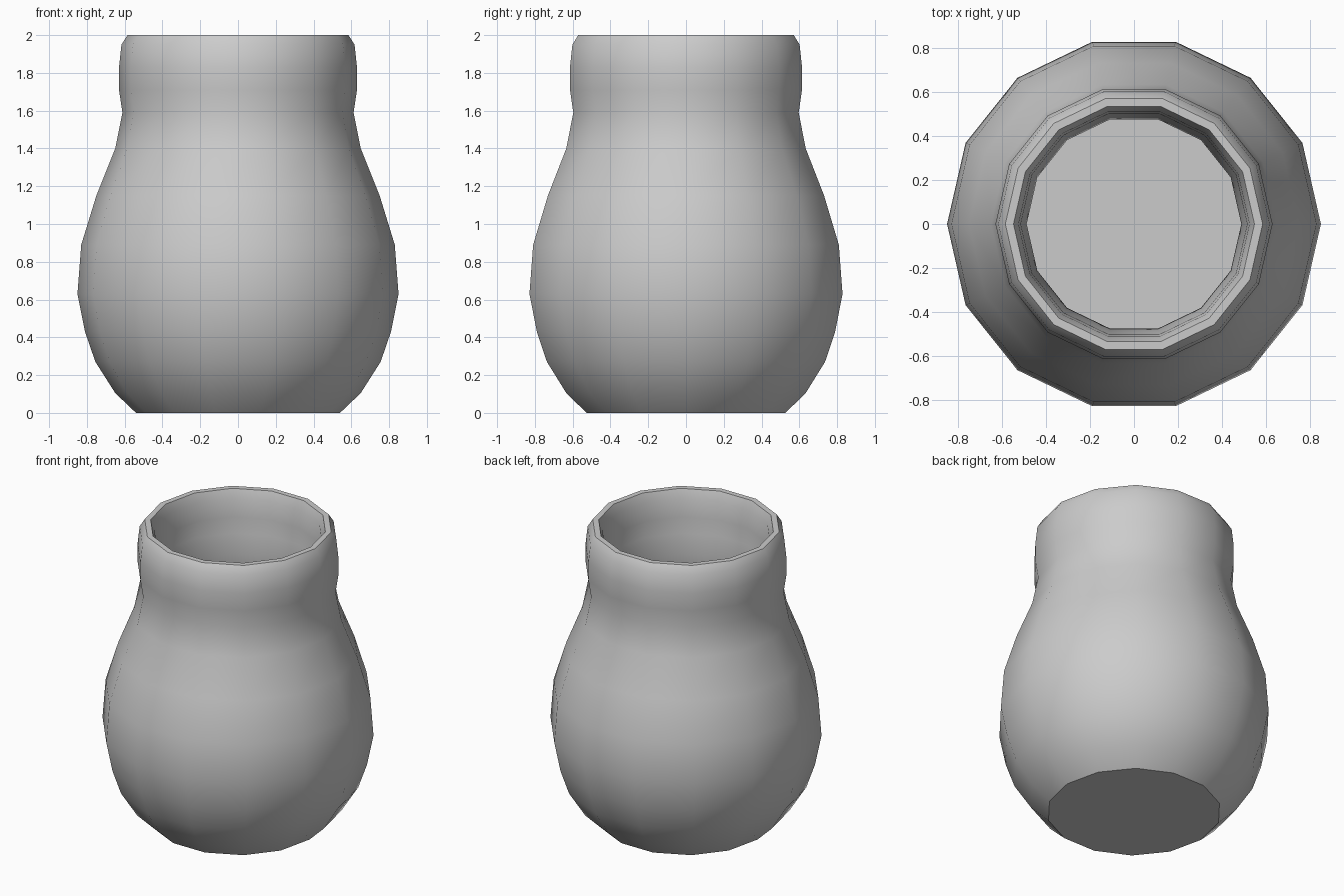
import bpy, bmesh, math

if "Cube" in bpy.data.objects:
    bpy.data.objects.remove(bpy.data.objects["Cube"])

SIDES = 14

# Wall profile (radius, height): outside going up, over the rim, inside going down
PROFILE = [
    (0.54, 0.0), (0.65, 0.105), (0.755, 0.27), (0.81, 0.43), (0.85, 0.63),
    (0.83, 0.89), (0.75, 1.15), (0.65, 1.40), (0.612, 1.59), (0.63, 1.71),
    (0.63, 1.83), (0.617, 1.95), (0.585, 2.0),
    (0.548, 2.0), (0.525, 1.94), (0.515, 1.82), (0.51, 1.71), (0.488, 1.58),
    (0.535, 1.36), (0.635, 1.10), (0.71, 0.87), (0.73, 0.64),
    (0.695, 0.46), (0.65, 0.34), (0.57, 0.20), (0.49, 0.12),
]


def lathe(name, profile, sides):
    bm = bmesh.new()
    rings = []
    for r, z in profile:
        angles = [2 * math.pi * i / sides for i in range(sides)]
        rings.append([bm.verts.new((r * math.cos(a), r * math.sin(a), z)) for a in angles])
    for low, high in zip(rings, rings[1:]):
        for i in range(sides):
            j = (i + 1) % sides
            bm.faces.new((low[i], low[j], high[j], high[i]))
    bm.faces.new(rings[0][::-1])   # underside
    bm.faces.new(rings[-1])        # inner floor
    bmesh.ops.recalc_face_normals(bm, faces=bm.faces[:])
    mesh = bpy.data.meshes.new(name)
    bm.to_mesh(mesh)
    bm.free()
    obj = bpy.data.objects.new(name, mesh)
    bpy.context.collection.objects.link(obj)
    return obj


# Hollow round-bellied jar
jar = lathe("jar", PROFILE, SIDES)
bpy.context.view_layer.objects.active = jar
jar.select_set(True)
bpy.ops.object.shade_smooth_by_angle(angle=math.radians(32))
